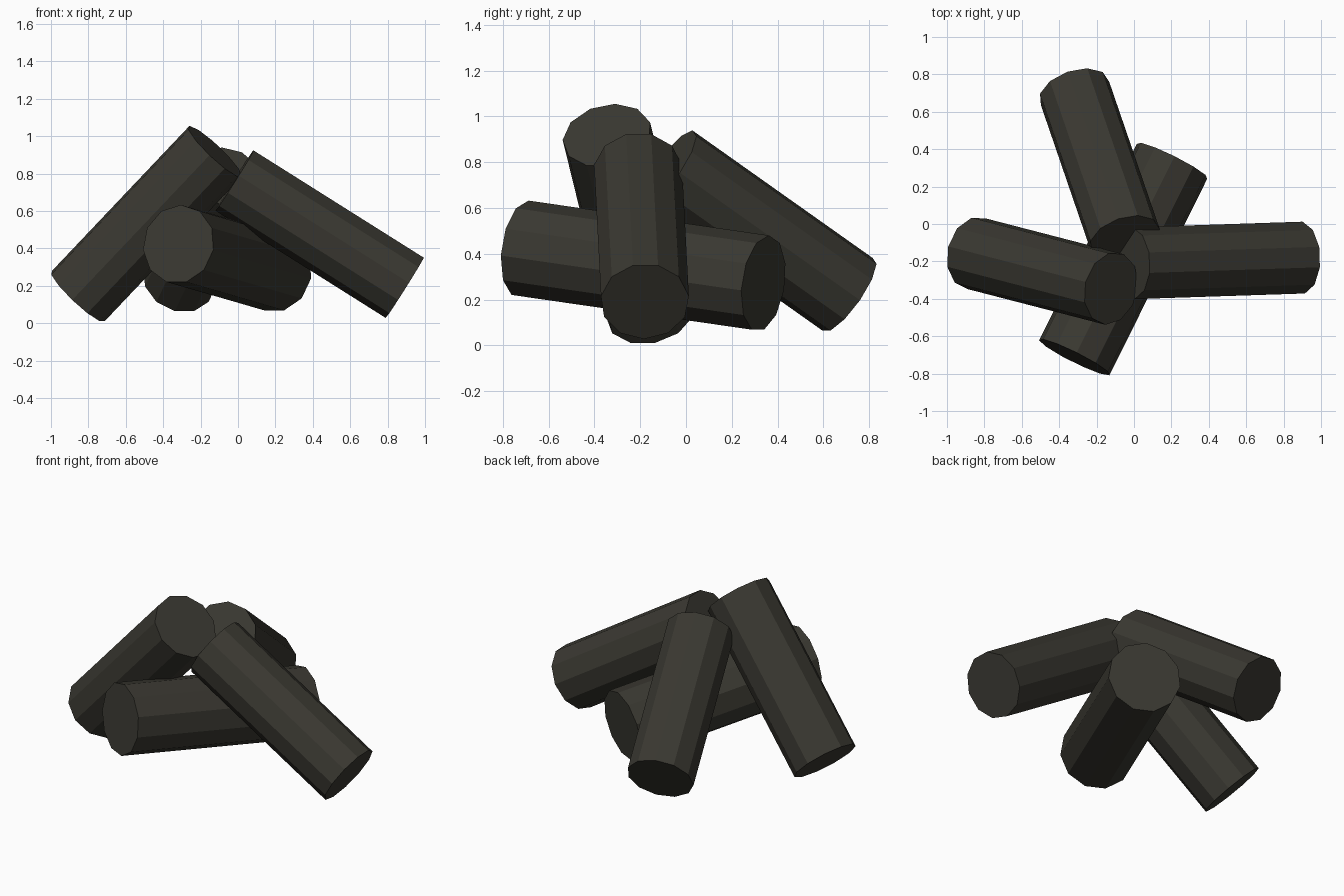
import bpy, math
from mathutils import Vector

if "Cube" in bpy.data.objects:
    bpy.data.objects.remove(bpy.data.objects["Cube"])

SIDES = 11
wood = bpy.data.materials.new("charred_wood")
wood.diffuse_color = (0.042, 0.040, 0.031, 1)
wood.use_nodes = True
wood.node_tree.nodes["Principled BSDF"].inputs["Base Color"].default_value = wood.diffuse_color


def log(name, start, end, radius, point_up):
    """Faceted log between two points; one ridge points up or down."""
    a, b = Vector(start), Vector(end)
    axis = (b - a).normalized()
    side = axis.cross(Vector((0, 0, 1))).normalized()
    up = side.cross(axis) * (1 if point_up else -1)
    verts = []
    for centre in (a, b):
        for i in range(SIDES):
            t = 2 * math.pi * i / SIDES
            verts.append(centre + radius * (math.cos(t) * up + math.sin(t) * axis.cross(up)))
    n = SIDES
    faces = [(i, (i + 1) % n, n + (i + 1) % n, n + i) for i in range(n)]
    faces += [tuple(reversed(range(n))), tuple(range(n, 2 * n))]
    mesh = bpy.data.meshes.new(name)
    mesh.from_pydata(verts, [], faces)
    mesh.materials.append(wood)
    obj = bpy.data.objects.new(name, mesh)
    bpy.context.collection.objects.link(obj)


# Three logs leaning together over one lying log
log("left_log", (-0.857, -0.155, 0.143), (-0.123, -0.345, 0.917), 0.197, True)
log("right_log", (0.893, -0.18, 0.192), (-0.017, -0.21, 0.765), 0.194, False)
log("back_log", (-0.32, 0.712, 0.22), (-0.05, -0.075, 0.777), 0.195, True)
log("lying_log", (-0.318, -0.712, 0.422), (0.205, 0.338, 0.27), 0.212, True)
